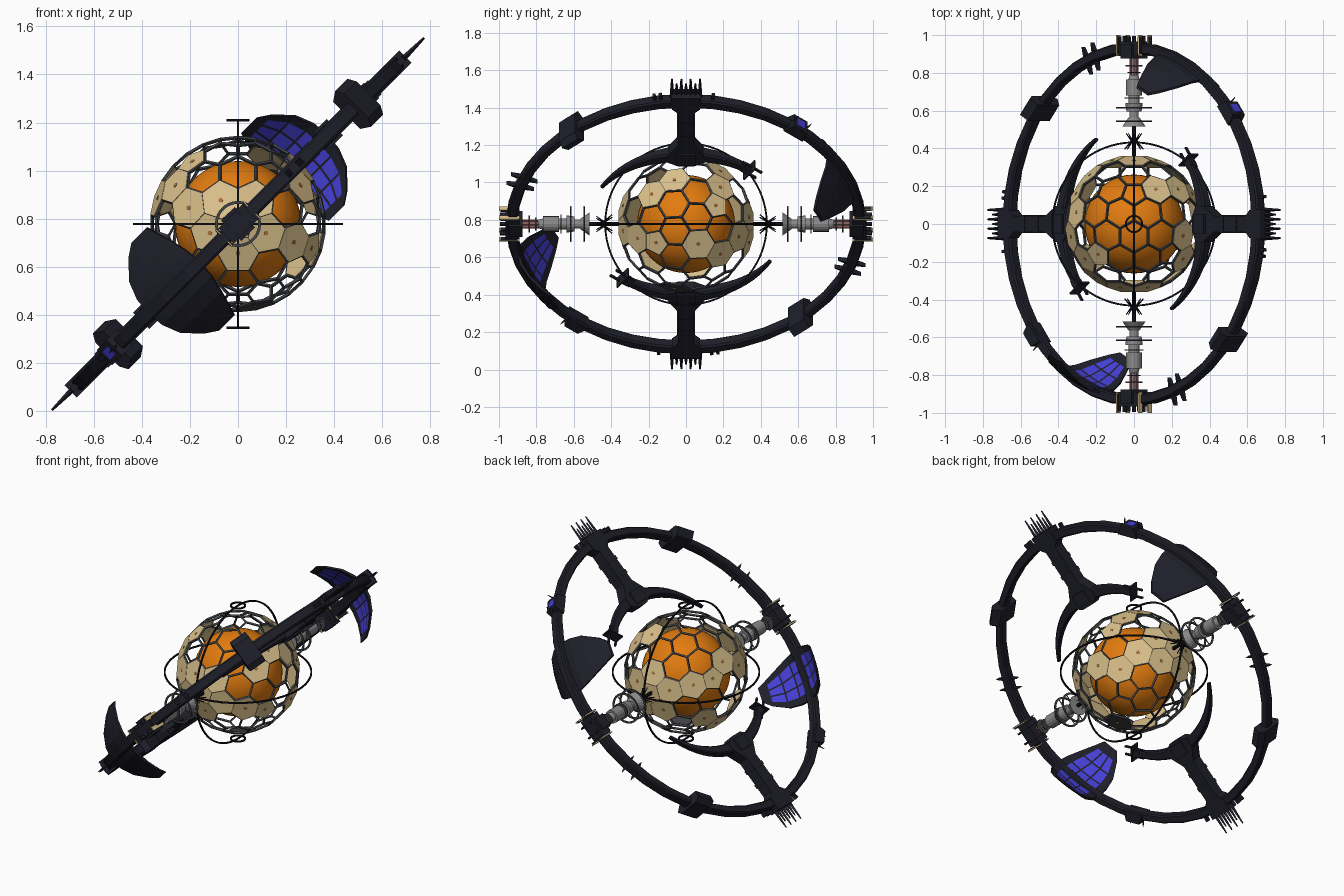
import bpy, bmesh, math
from mathutils import Matrix, Vector

if "Cube" in bpy.data.objects:
    bpy.data.objects.remove(bpy.data.objects["Cube"])

C = Matrix.Translation((0, 0, 0.778))
TILT = C @ Matrix.Rotation(math.radians(-45), 4, 'Y')   # local x,y = ring plane
HALVES = [Matrix.Rotation(math.pi * k, 4, 'Z') for k in (0, 1)]


def mat(name, *c):
    m = bpy.data.materials.new(name)
    m.diffuse_color = (*c, 1)
    m.use_nodes = True
    m.node_tree.nodes["Principled BSDF"].inputs["Base Color"].default_value = m.diffuse_color
    return m


NAVY = mat("dark navy hull", .0135, .0135, .023)
BLACK = mat("black metal", .008, .008, .012)
FRAME = mat("dark grey frame", .055, .058, .065)
GREY = mat("grey metal", .25, .25, .25)
TAN = mat("tan panel", .70, .53, .26)
ORANGE = mat("orange core", .76, .20, .005)
BROWN = mat("brown bolt", .42, .17, .04)
BLUE = mat("blue cell", .06, .05, .68)
RED = mat("dull red rod", .5, .16, .15)


def finish(name, bm, mats, M=TILT):
    bmesh.ops.recalc_face_normals(bm, faces=bm.faces)
    me = bpy.data.meshes.new(name)
    bm.to_mesh(me)
    bm.free()
    for m in mats:
        me.materials.append(m)
    o = bpy.data.objects.new(name, me)
    bpy.context.collection.objects.link(o)
    o.matrix_world = M


def spin(deg):
    return Matrix.Rotation(math.radians(deg), 4, 'Z')


def bar(bm, a, b, r1, r2=None, n=4):
    a, b = Vector(a), Vector(b)
    d = b - a
    M = Matrix.Translation((a + b) / 2) @ d.to_track_quat('Z', 'Y').to_matrix().to_4x4()
    bmesh.ops.create_cone(bm, cap_ends=True, segments=n, radius1=r1,
                          radius2=r1 if r2 is None else r2, depth=d.length, matrix=M)


def box(bm, lo, hi, M=Matrix()):
    lo, hi = Vector(lo), Vector(hi)
    S = Matrix.Diagonal((*(hi - lo), 1))
    bmesh.ops.create_cube(bm, size=1, matrix=M @ Matrix.Translation((lo + hi) / 2) @ S)


def prism(bm, pts, h, M=Matrix()):
    """Extrude an outline in the local x,y plane to +-h."""
    lo, hi = ([bm.verts.new(M @ Vector((x, y, s * h))) for x, y in pts] for s in (-1, 1))
    bm.faces.new(lo)
    bm.faces.new(hi)
    for i in range(len(pts)):
        j = (i + 1) % len(pts)
        bm.faces.new((lo[i], lo[j], hi[j], hi[i]))


def arc(bm, R, a0, a1, segs, size, M=Matrix(), closed=False):
    """Chamfered section swept round an arc; size(t) gives half width and half height."""
    rows = []
    for i in range(segs if closed else segs + 1):
        t = i / segs
        a = math.radians(a0 + (a1 - a0) * t)
        w, h = size(t)
        rows.append([bm.verts.new(M @ Vector(((R + p * w) * math.cos(a), (R + p * w) * math.sin(a), q * h)))
                     for p, q in ((1, .7), (.7, 1), (-.7, 1), (-1, .7), (-1, -.7), (-.7, -1), (.7, -1), (1, -.7))])
    for i in range(segs):
        A, B = rows[i], rows[(i + 1) % len(rows)]
        for k in range(8):
            bm.faces.new((A[k], A[(k + 1) % 8], B[(k + 1) % 8], B[k]))
    if not closed:
        bm.faces.new(rows[0])
        bm.faces.new(rows[-1])


# glowing core
bm = bmesh.new()
bmesh.ops.create_uvsphere(bm, u_segments=40, v_segments=24, radius=.262)
for f in bm.faces:
    f.smooth = True
finish("core", bm, [ORANGE], C)

# honeycomb cage: dual of a 3-way split icosahedron with poles on +-y
ico = [Vector((0, -1, 0))]
for k in range(5):
    a, e = math.radians(54 + 72 * k), math.atan(2)
    ico.append(Vector((math.sin(e) * math.cos(a), -math.cos(e), math.sin(e) * math.sin(a))))
ico += [-v for v in ico]
near = lambda a, b: (ico[a] - ico[b]).length < 1.1
geo = bmesh.new()
for a in range(12):
    for b in range(a + 1, 12):
        for c in range(b + 1, 12):
            if near(a, b) and near(b, c) and near(a, c):
                P = lambda i, j: geo.verts.new(((3 - i - j) * ico[a] + i * ico[b] + j * ico[c]).normalized())
                for i in range(3):
                    for j in range(3 - i):
                        geo.faces.new((P(i, j), P(i + 1, j), P(i, j + 1)))
                        if i + j < 2:
                            geo.faces.new((P(i + 1, j), P(i + 1, j + 1), P(i, j + 1)))
bmesh.ops.remove_doubles(geo, verts=geo.verts, dist=.001)
# cells that carry panels, as spots seen from the right (y,z) and from the top (x,y)
side = [(-.09, .28), (-.25, .15), (-.19, -.11), (-.27, -.03), (.17, .2), (.2, .05), (.1, -.07), (.15, -.2), (.26, -.09)]
above = [(-.28, .05), (.14, .15), (.25, .13), (-.23, -.14)]
spots = [Vector((math.sqrt(.13 - y * y - z * z), y, z)) for y, z in side]
spots += [-p for p in spots]
spots += [Vector((x, y, math.sqrt(.13 - x * x - y * y))) for x, y in above]
cells = [v.co.normalized() for v in geo.verts]
closest = lambda p: max(range(len(cells)), key=lambda i: cells[i].dot(p))
tan_ids = {closest(p) for p in spots}
grey_ids = {closest(Vector(p)) for p in ((.05, 0, -.35),)}
corner = lambda f: f.calc_center_median().normalized() * .36
cage, panels = bmesh.new(), bmesh.new()
for e in geo.edges:
    bar(cage, corner(e.link_faces[0]), corner(e.link_faces[1]), .0075)
for idx, v in enumerate(geo.verts):
    ax = cells[idx]
    polar = abs(ax.y) > math.cos(math.radians(28))
    if not (polar or idx in tan_ids or idx in grey_ids):
        continue
    x = ax.orthogonal().normalized()
    y = ax.cross(x)
    pts = sorted((corner(f) for f in v.link_faces), key=lambda p: math.atan2(p.dot(y), p.dot(x)))
    mid = sum(pts, Vector()) / len(pts)
    top, low = ([panels.verts.new((mid + (p - mid) * .98) * s) for p in pts] for s in (1.022, .975))
    fs = [panels.faces.new(top), panels.faces.new(low)]
    for i in range(len(pts)):
        j = (i + 1) % len(pts)
        fs.append(panels.faces.new((top[i], top[j], low[j], low[i])))
    for f in fs:
        f.material_index = 1 if idx in grey_ids else 0
    n0 = len(panels.faces)
    bar(panels, mid, mid * 1.028, .010, n=8)
    panels.faces.ensure_lookup_table()
    for f in panels.faces[n0:]:
        f.material_index = 2
geo.free()
finish("cage_struts", cage, [FRAME], C)
finish("cage_panels", panels, [TAN, FRAME, BROWN], C)

# thin gimbal hoops with small loops at the poles
bm = bmesh.new()
thin = lambda t: (.005, .005)
flat = Matrix.Rotation(math.pi / 2, 4, 'X')
arc(bm, .432, 0, 360, 64, thin, Matrix(), True)
arc(bm, .432, 0, 360, 64, thin, Matrix.Rotation(math.pi / 2, 4, 'Y'), True)
for s in (-1, 1):
    arc(bm, .043, 0, 360, 24, thin, Matrix.Translation((0, 0, .432 * s)), True)
finish("gimbal_hoops", bm, [BLACK], C)

# main tilted ring
bm = bmesh.new()
arc(bm, .932, 0, 360, 40, lambda t: (.026 + .003 * math.cos(8 * math.pi * t), .032), Matrix(), True)
finish("main_ring", bm, [NAVY])

# ring fittings: wide blocks, fins and stubs
bm, blue = bmesh.new(), bmesh.new()
for H in HALVES:
    M = H @ spin(-41)
    prism(bm, [(.895, -.08), (.895, .08), (.945, .105), (.97, .07), (.97, -.07), (.945, -.105)], .055, M @ flat)
    M = H @ spin(39)
    prism(bm, [(.91, -.065), (.91, .065), (.975, .045), (.975, -.045)], .045, M)
    for s in (-.045, .045):
        bar(bm, M @ Vector((.96, s, 0)), M @ Vector((1.01, s, 0)), .008, .002)
    box(blue, (.973, -.025, -.025), (.979, .025, .025), M)
    for d in (-2, 2):
        prism(bm, [(.855, 0), (.91, .009), (.955, .009), (1.01, 0), (.955, -.009), (.91, -.009)], .015, H @ spin(d - 70))
    for d in (-10, -8, 8.5):
        box(bm, (.94, -.008, -.012), (.99, .008, .012), H @ spin(d))
finish("ring_fittings", bm, [NAVY])
finish("ring_lights", blue, [BLUE])

# two arms with a forked claw and a crown of spikes
bm = bmesh.new()
outline = [(.47, .04), (.50, .10), (.55, .095), (.63, .043), (.87, .043), (.90, .075), (.985, .08)]
outline += [(x, -y) for x, y in reversed(outline)]
for H in HALVES:
    prism(bm, outline, .036, H)
    for x in (.68, .78):
        box(bm, (x, -.047, -.04), (x + .025, .047, .04), H)
    box(bm, (.49, -.05, -.048), (.57, .05, .048), H)
    for i in range(7):
        v = (i - 3) * .025
        bar(bm, H @ Vector((.96, v, 0)), H @ Vector((1.095 if i % 2 == 0 else 1.06, v, 0)), .013, .005)
    arc(bm, .53, -58, 38, 18,
        lambda t: (.008 + .03 * max(0, 1 - abs(t - .6) * 1.7), .01 + .028 * max(0, 1 - abs(t - .6) * 1.6)), H)
    M = H @ spin(38)
    box(bm, (.51, -.03, -.022), (.55, .02, .022), M)
    for x in (.505, .555):
        box(bm, (x - .005, -.05, -.007), (x + .005, .08, .007), M)
    box(bm, (.48, .012, -.035), (.58, .02, .035), M)
finish("claw_arms", bm, [NAVY])

# curved collector shields: dark border and a grid of blue cells on the inner face
bm = bmesh.new()
ts, js = [-1, -.86, -.58, -.29, 0, .29, .58, .86, 1], [0, .14, .38, .62, .86, 1]
NN, NP = len(ts) - 1, len(js) - 1
for H in HALVES:
    A, B = [[[bm.verts.new(H @ spin(-90 - (14 + 7 * t * t) - (20.5 - 7 * t * t - 6.5 * t ** 4) * j)
                           @ Vector((.915 - .145 * t * t + depth, 0, .258 * t))) for j in js] for t in ts]
            for depth in (0, .016)]
    cellfaces = []
    for i in range(NN):
        for j in range(NP):
            q = [(i, j), (i + 1, j), (i + 1, j + 1), (i, j + 1)]
            f = bm.faces.new([A[a][b] for a, b in q])
            if 0 < i < NN - 1 and 0 < j < NP - 1:
                cellfaces.append(f)
            bm.faces.new([B[a][b] for a, b in reversed(q)])
    rim = [(i, 0) for i in range(NN)] + [(NN, j) for j in range(NP)]
    rim += [(i, NP) for i in range(NN, 0, -1)] + [(0, j) for j in range(NP, 0, -1)]
    for (i, j), (p, q) in zip(rim, rim[1:] + rim[:1]):
        bm.faces.new((A[p][q], A[i][j], B[i][j], B[p][q]))
    bm.normal_update()
    bmesh.ops.inset_individual(bm, faces=cellfaces, thickness=.007)
    for f in cellfaces:
        f.material_index = 1
finish("collector_shields", bm, [NAVY, BLUE])

# hubs where the ring meets the y axis
bm, trim = bmesh.new(), bmesh.new()
for H in HALVES:
    M = H @ spin(90)
    box(bm, (.89, -.07, -.045), (.965, .07, .045), M)
    box(bm, (.875, -.04, -.06), (.95, .04, .06), M)
    for s in (-1, 1):
        for z in (-.035, .035):
            box(bm, (.92, s * .035 - .006, z - .01), (.995, s * .035 + .006, z + .01), M)
            box(bm, (.90, s * .078 - .009, z - .012), (.992, s * .078 + .004, z + .012), M)
            box(trim, (.89, s * .082 - .003, z - .013), (1.0, s * .082 + .003, z + .013), M)
finish("axis_hubs", bm, [NAVY])
finish("hub_trim", trim, [TAN])

# telescoping pylons along the y axis
body, dark, rods, rings = (bmesh.new() for _ in range(4))
sections = [(.79, .765, .022, .03), (.765, .68, .042, .042), (.68, .64, .03, .03), (.64, .595, .046, .04),
            (.595, .565, .025, .025), (.565, .515, .028, .062), (.88, .79, .012, .012)]
for s in (-1, 1):
    for y0, y1, r0, r1 in sections:
        bar(body, (0, s * y0, 0), (0, s * y1, 0), r0, r1, 16)
    for k in range(4):
        a = math.pi / 2 * k
        x, z = .018 * math.cos(a), .018 * math.sin(a)
        bar(rods, (x, s * .9, z), (x, s * .77, z), .006)
    for y, r in ((.835, .045), (.80, .035), (.665, .05)):
        bar(rings, (0, s * y, 0), (0, s * (y + .006), 0), r, n=16)
    for y, r in ((.615, .09), (.545, .09)):
        arc(rings, r, 0, 360, 28, lambda t: (.006, .004), Matrix.Translation((0, s * y, 0)) @ flat, True)
        for g in (-1, 1):
            bar(rings, (0, s * y, 0), (g * r * .7, s * y, g * r * .7), .004)
    bar(dark, (0, s * .52, 0), (0, s * .35, 0), .011, n=8)
    for k in range(8):
        x, z = math.cos(math.pi / 4 * k), math.sin(math.pi / 4 * k)
        bar(dark, (x * .012, s * .44, z * .012), (x * .042, s * .48, z * .042), .005, .002)
        bar(dark, (x * .012, s * .44, z * .012), (x * .05, s * .395, z * .05), .005, .003)
for name, b, m in (("bodies", body, GREY), ("spiders", dark, BLACK), ("rods", rods, RED), ("rings", rings, FRAME)):
    finish("pylon_" + name, b, [m], C)
